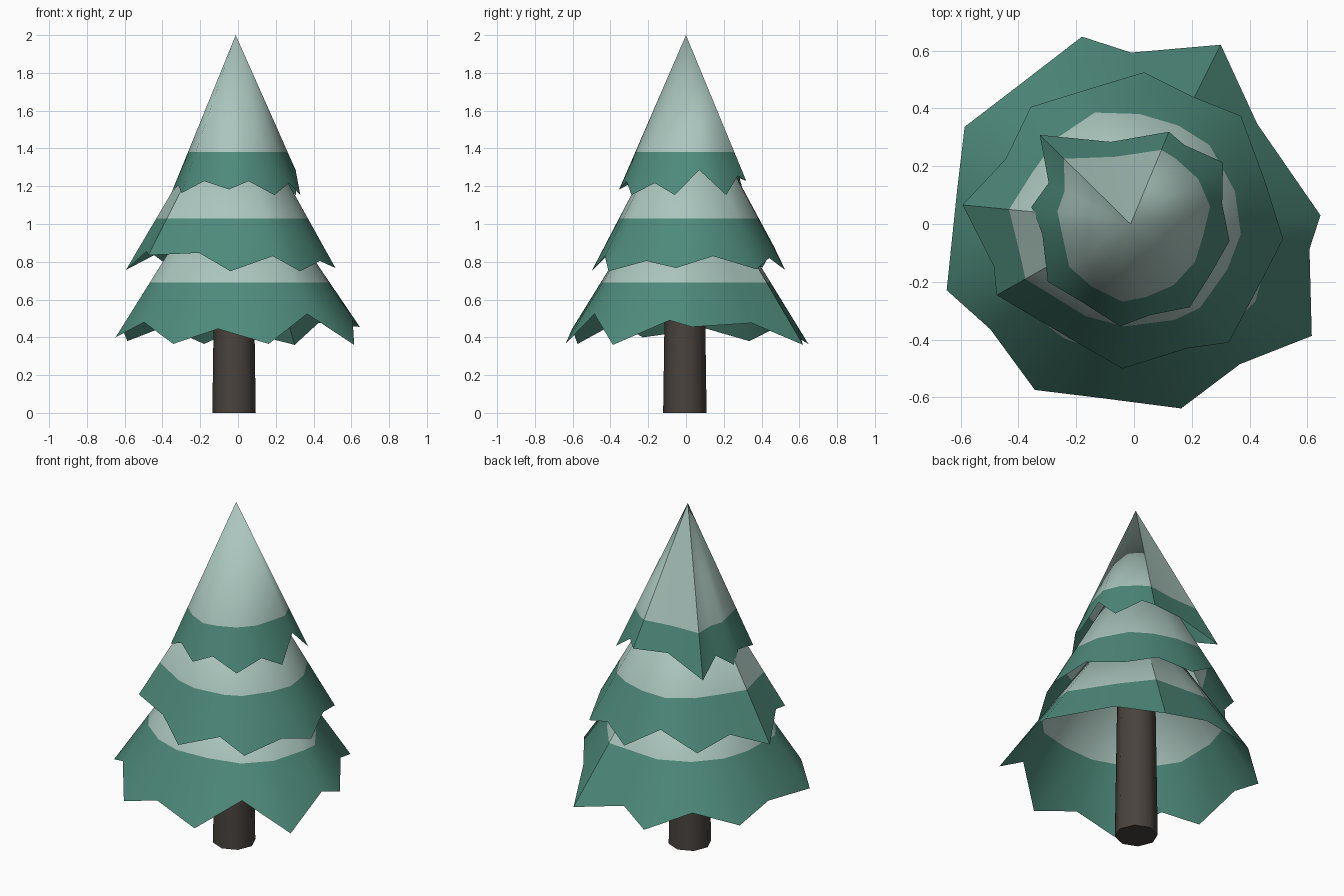
import bpy, bmesh, math


def material(name, rgb):
    m = bpy.data.materials.new(name)
    m.diffuse_color = (*rgb, 1)
    return m


GREEN = material("needle green", (0.076, 0.254, 0.195))
SNOW = material("pale snow", (0.402, 0.558, 0.508))
BARK = material("dark bark", (0.067, 0.056, 0.048))


def finish(name, bm, mats, angle):
    me = bpy.data.meshes.new(name)
    bm.to_mesh(me)
    bm.free()
    for m in mats:
        me.materials.append(m)
    ob = bpy.data.objects.new(name, me)
    bpy.context.collection.objects.link(ob)
    bpy.ops.object.select_all(action='DESELECT')
    ob.select_set(True)
    bpy.context.view_layer.objects.active = ob
    bpy.ops.object.shade_smooth_by_angle(angle=math.radians(angle))


def tier(name, apex, snow_z, rim):
    """Open cone from the apex to a ragged rim, snow above snow_z."""
    bm = bmesh.new()
    top = bm.verts.new(apex)
    ring = [bm.verts.new(p) for p in sorted(rim, key=lambda p: math.atan2(p[1], p[0]))]
    for i, v in enumerate(ring):
        bm.faces.new((top, v, ring[(i + 1) % len(ring)]))
    bmesh.ops.bisect_plane(bm, geom=bm.verts[:] + bm.edges[:] + bm.faces[:],
                           plane_co=(0, 0, snow_z), plane_no=(0, 0, 1))
    for f in bm.faces:
        f.material_index = int(f.calc_center_median().z > snow_z)
    finish(name, bm, (GREEN, SNOW), 35)


# Bottom branches: alternating tips and notches
tier("bottom_branches", (-0.01, 0, 1.42), 0.69, [
    (-0.18, 0.648, 0.365), (-0.01, 0.593, 0.44), (0.30, 0.62, 0.36), (0.426, 0.347, 0.476),
    (0.645, 0.03, 0.455), (0.607, -0.087, 0.49), (0.615, -0.387, 0.36), (0.366, -0.485, 0.524),
    (0.163, -0.638, 0.365), (-0.106, -0.603, 0.445), (-0.343, -0.574, 0.365), (-0.497, -0.364, 0.48),
    (-0.648, -0.229, 0.40), (-0.613, 0.107, 0.446), (-0.586, 0.336, 0.38), (-0.385, 0.49, 0.458)])

# Middle branches
tier("middle_branches", (-0.02, 0.01, 1.73), 1.03, [
    (0.035, 0.525, 0.757), (0.205, 0.44, 0.82), (0.37, 0.374, 0.76), (0.455, 0.143, 0.83),
    (0.516, -0.052, 0.767), (0.434, -0.21, 0.804), (0.328, -0.41, 0.75), (0.184, -0.43, 0.83),
    (-0.04, -0.5, 0.75), (-0.206, -0.405, 0.847), (-0.475, -0.246, 0.835), (-0.485, -0.146, 0.855),
    (-0.593, 0.066, 0.757), (-0.444, 0.225, 0.835), (-0.357, 0.405, 0.77), (-0.16, 0.466, 0.88)])

# Top branches
tier("top_branches", (-0.012, 0, 2.0), 1.38, [
    (-0.326, 0.308, 1.155), (-0.08, 0.284, 1.242), (0.121, 0.319, 1.228), (0.173, 0.274, 1.255),
    (0.308, 0.213, 1.153), (0.305, 0.07, 1.286), (0.33, -0.059, 1.153), (0.27, -0.165, 1.217),
    (0.193, -0.288, 1.153), (0.056, -0.315, 1.227), (-0.048, -0.354, 1.183), (-0.18, -0.27, 1.227),
    (-0.298, -0.2, 1.164), (-0.317, -0.035, 1.206), (-0.355, 0.059, 1.159), (-0.295, 0.142, 1.23)])

# Trunk: slightly tapered eight-sided post
bm = bmesh.new()
bmesh.ops.create_cone(bm, cap_ends=True, segments=8, radius1=0.115, radius2=0.102, depth=0.9)
bmesh.ops.translate(bm, verts=bm.verts[:], vec=(-0.021, -0.006, 0.45))
finish("trunk", bm, (BARK,), 50)
